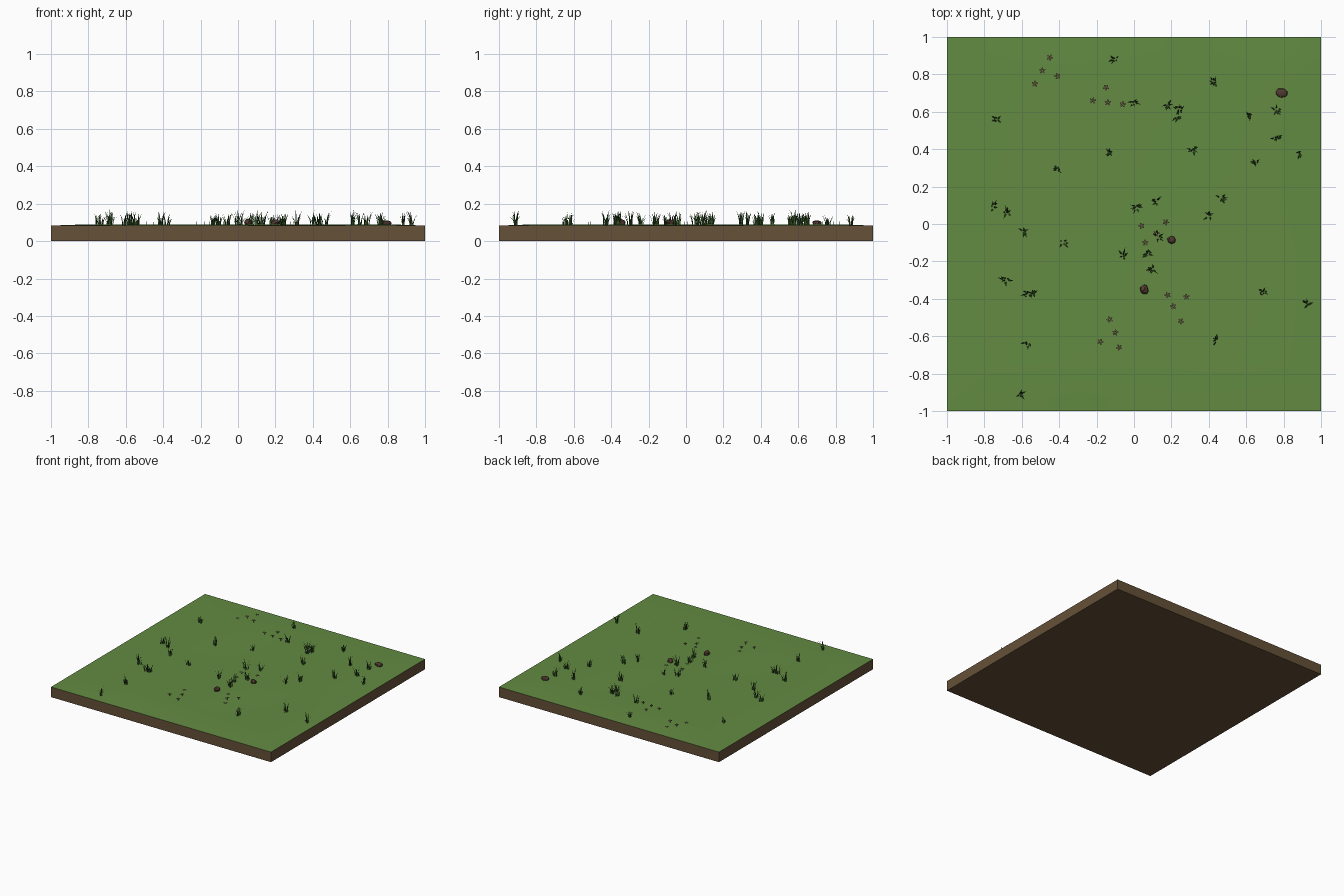
import bpy
import bmesh
import random
from math import sin, cos, pi, tau
from mathutils import Vector, Matrix

cube = bpy.data.objects.get("Cube")
if cube:
    bpy.data.objects.remove(cube, do_unlink=True)

random.seed(7)
EDGE_Z = 0.083   # ground height at the rim
HUMP = 0.006     # gentle swell of the lawn


def material(name, r, g, b):
    m = bpy.data.materials.new(name)
    m.use_nodes = True
    m.diffuse_color = (r, g, b, 1)
    m.node_tree.nodes["Principled BSDF"].inputs["Base Color"].default_value = (r, g, b, 1)
    return m


lawn_green = material("lawn green", 0.125, 0.26, 0.055)
soil_brown = material("soil brown", 0.13, 0.082, 0.04)
blade_dark = material("dark blade green", 0.03, 0.085, 0.018)
blade_light = material("light blade green", 0.07, 0.17, 0.035)
stone_brown = material("stone brown", 0.08, 0.042, 0.028)
petal_tan = material("petal tan", 0.2, 0.13, 0.08)


def finish(bm, name, mats, smooth=False):
    mesh = bpy.data.meshes.new(name)
    bm.to_mesh(mesh)
    bm.free()
    for m in mats:
        mesh.materials.append(m)
    for p in mesh.polygons:
        p.use_smooth = smooth
    obj = bpy.data.objects.new(name, mesh)
    bpy.context.collection.objects.link(obj)
    return obj


def ground_z(x, y):
    """Lawn height: rises from the rim to a nearly level, softly rippled middle."""
    rim = min(1, 6 * (1 - max(abs(x), abs(y))))
    return EDGE_Z + HUMP * rim * (0.8 + 0.2 * sin(5 * x) * cos(4 * y))


# Soil block, open at the top where the lawn closes it
bm = bmesh.new()
bmesh.ops.create_cube(bm, size=1)
for v in bm.verts:
    v.co = Vector((v.co.x * 2, v.co.y * 2, (v.co.z + 0.5) * EDGE_Z))
top = [f for f in bm.faces if f.normal.z > 0.5]
bmesh.ops.delete(bm, geom=top, context="FACES_ONLY")
finish(bm, "soil_block", [soil_brown])

# Lawn surface
bm = bmesh.new()
bmesh.ops.create_grid(bm, x_segments=24, y_segments=24, size=1)
for v in bm.verts:
    v.co.z = ground_z(v.co.x, v.co.y)
finish(bm, "lawn", [lawn_green], smooth=True)


def add_blade(bm, base, angle, height, lean, width):
    """One curved, tapering grass blade that bends outwards."""
    out = Vector((cos(angle), sin(angle), 0))
    side = Vector((-out.y, out.x, 0))
    tone = random.choice((0, 0, 1))
    rows = []
    for t in (0, 0.35, 0.7):
        mid = base + out * lean * t * t + Vector((0, 0, height * t))
        half = side * width * (1 - 0.6 * t) / 2
        rows.append((bm.verts.new(mid - half), bm.verts.new(mid + half)))
    tip = bm.verts.new(base + out * lean + Vector((0, 0, height)))
    for (a, b), (c, d) in zip(rows, rows[1:]):
        bm.faces.new((a, b, d, c)).material_index = tone
    bm.faces.new((*rows[-1], tip)).material_index = tone


# Grass tufts, placed in hundredths of a unit
TUFTS = [(-10, 88), (43, 76), (0, 65), (18, 64), (24, 61), (23, 57), (-73, 56),
         (61, 58), (76, 61), (76, 46), (88, 38), (65, 33), (31, 40), (-13, 38),
         (-41, 29), (47, 14), (40, 5), (12, 12), (1, 9), (-75, 9), (-68, 6),
         (-59, -4), (-38, -10), (-6, -17), (7, -16), (13, -7), (10, -24),
         (-69, -30), (-57, -37), (-54, -37), (69, -36), (93, -43), (44, -62),
         (-57, -64), (-61, -91)]
bm = bmesh.new()
for tx, ty in TUFTS:
    x, y = tx / 100, ty / 100
    scale = random.uniform(0.75, 1.05)
    for i in range(9):
        a = random.uniform(0, tau)
        r = random.uniform(0, 0.018)
        base = Vector((x + r * cos(a), y + r * sin(a), ground_z(x, y) - 0.003))
        add_blade(bm, base, a + random.uniform(-0.5, 0.5),
                  scale * random.uniform(0.04, 0.083),
                  scale * random.uniform(0.008, 0.032), 0.009)
finish(bm, "grass_tufts", [blade_dark, blade_light])

# Small flat flowers on thin stalks
FLOWERS = [(-45, 89), (-49, 82), (-41, 79), (-53, 75), (-15, 73), (-22, 66),
           (-14, 65), (-6, 64), (17, 1), (4, -1), (12, -5), (6, -10),
           (18, -38), (28, -39), (21, -44), (25, -52), (-13, -51), (-10, -58),
           (-18, -63), (-8, -66)]
petals = bmesh.new()
stalks = bmesh.new()
for fx, fy in FLOWERS:
    x, y = fx / 100, fy / 100
    z = ground_z(x, y)
    head = z + 0.016
    turn = random.uniform(0, tau)
    for i in range(5):
        spin = Matrix.Rotation(turn + i * tau / 5, 4, "Z")
        place = (Matrix.Translation((x, y, head)) @ spin
                 @ Matrix.Translation((0.01, 0, 0)) @ Matrix.Diagonal((1, 0.6, 1, 1)))
        bmesh.ops.create_circle(petals, cap_ends=True, segments=6, radius=0.008, matrix=place)
    bmesh.ops.create_cone(stalks, segments=4, radius1=0.0012, radius2=0.0012,
                          depth=head - z, matrix=Matrix.Translation((x, y, (z + head) / 2)))
finish(petals, "flower_petals", [petal_tan])
finish(stalks, "flower_stalks", [blade_dark])

# Faceted stones, half sunk in the lawn
for name, x, y, rx, ry, rz in (("back_stone", 0.79, 0.7, 0.034, 0.027, 0.016),
                               ("middle_stone", 0.2, -0.085, 0.023, 0.02, 0.02),
                               ("front_stone", 0.055, -0.35, 0.023, 0.028, 0.021)):
    bm = bmesh.new()
    bmesh.ops.create_icosphere(bm, subdivisions=2, radius=1)
    for v in bm.verts:
        k = random.uniform(0.85, 1.08)
        v.co = Vector((v.co.x * rx * k, v.co.y * ry * k, v.co.z * rz * k))
    obj = finish(bm, name, [stone_brown])
    obj.location = (x, y, ground_z(x, y) + rz * 0.5)
